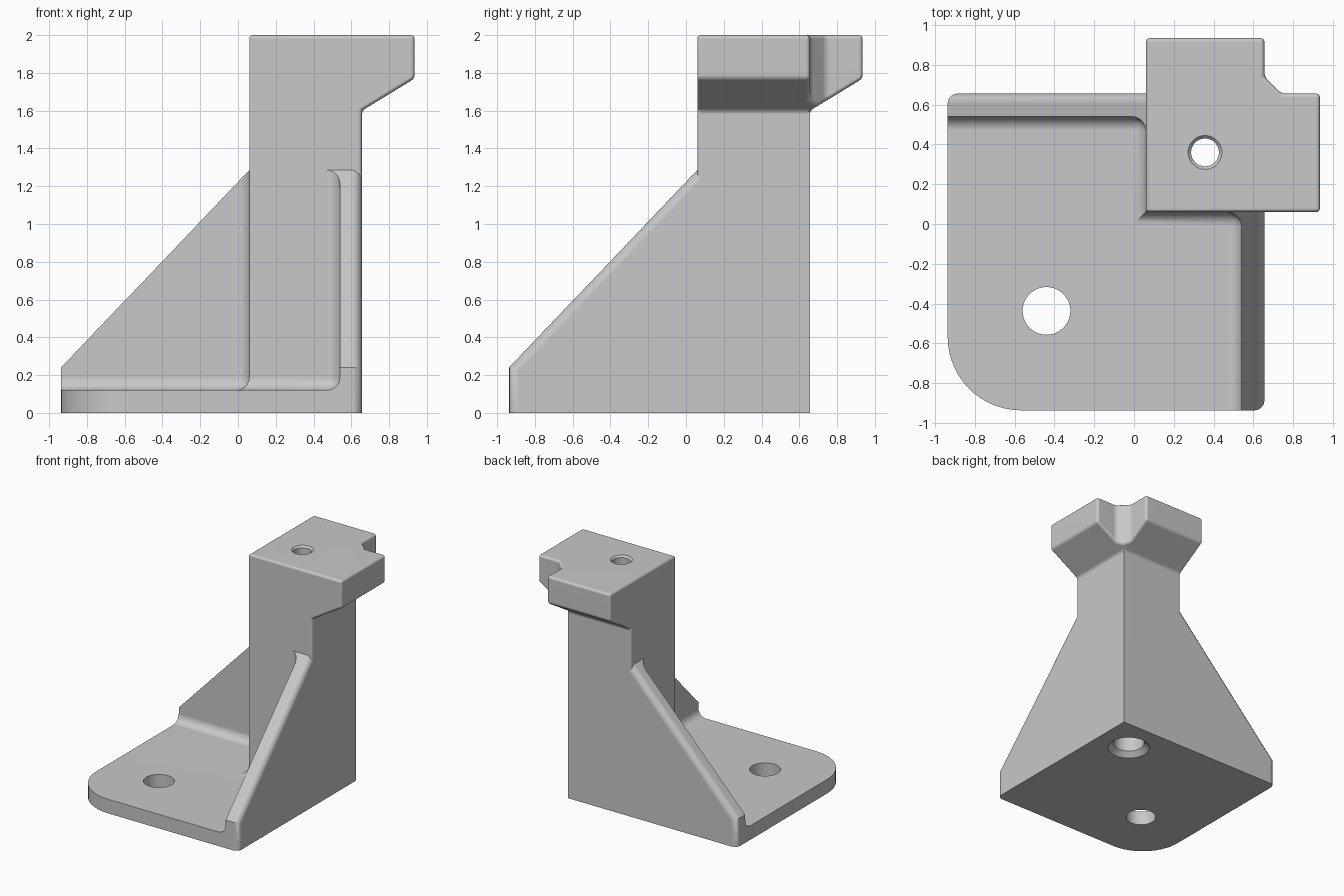
import bpy, bmesh, math
from mathutils import Vector

if "Cube" in bpy.data.objects:
    bpy.data.objects.remove(bpy.data.objects["Cube"], do_unlink=True)

LO, HI, COL, WALL, REACH = -0.937, 0.656, 0.06, 0.54, 0.935
PLATE, RIB_LOW, RIB_TOP, NECK, RIM = 0.12, 0.24, 1.285, 1.6, 1.77

grey = bpy.data.materials.new("light grey")
grey.use_nodes = True
grey.diffuse_color = (0.58, 0.58, 0.58, 1)
grey.node_tree.nodes["Principled BSDF"].inputs["Base Color"].default_value = grey.diffuse_color


def prism(outline, z0, z1):
    bm = bmesh.new()
    face = bm.faces.new([bm.verts.new((x, y, z0)) for x, y in outline])
    ext = bmesh.ops.extrude_face_region(bm, geom=[face], use_keep_orig=True)
    top = [g for g in ext["geom"] if isinstance(g, bmesh.types.BMVert)]
    bmesh.ops.translate(bm, verts=top, vec=(0, 0, z1 - z0))
    bmesh.ops.recalc_face_normals(bm, faces=bm.faces)
    return bm


def fill(bm):
    bmesh.ops.holes_fill(bm, edges=[e for e in bm.edges if e.is_boundary])
    bmesh.ops.recalc_face_normals(bm, faces=bm.faces)


def clip(bm, point, normal, close=True):
    """Remove everything on the normal's side of the plane."""
    bmesh.ops.bisect_plane(bm, geom=bm.verts[:] + bm.edges[:] + bm.faces[:],
                           plane_co=point, plane_no=normal, clear_outer=True)
    if close:
        fill(bm)


def near(a, b):
    return abs(a - b) < 1e-3


def at(edge, x=None, y=None, z=None):
    """True if both ends of the edge lie on the given coordinates."""
    return all(c is None or near(v.co[i], c)
               for v in edge.verts for i, c in enumerate((x, y, z)))


def round_edges(bm, rule, radius, segments=4):
    bmesh.ops.bevel(bm, geom=[e for e in bm.edges if rule(e)], offset=radius,
                    offset_type='OFFSET', segments=segments, profile=0.5,
                    affect='EDGES', clamp_overlap=False)


def make(bm, name):
    bmesh.ops.recalc_face_normals(bm, faces=bm.faces)
    mesh = bpy.data.meshes.new(name)
    bm.to_mesh(mesh)
    bm.free()
    mesh.materials.append(grey)
    ob = bpy.data.objects.new(name, mesh)
    bpy.context.collection.objects.link(ob)
    return ob


def lathe(profile, x, y, name, sides=48):
    bm = bmesh.new()
    rings = [[bm.verts.new((x + r * math.cos(math.tau * i / sides),
                            y + r * math.sin(math.tau * i / sides), z))
              for i in range(sides)] for r, z in profile]
    for a, b in zip(rings, rings[1:]):
        for i in range(sides):
            j = (i + 1) % sides
            bm.faces.new((a[i], a[j], b[j], b[i]))
    bm.faces.new(rings[0])
    bm.faces.new(rings[-1])
    return make(bm, name)


def cut(ob, cutters):
    bpy.context.view_layer.objects.active = ob
    for c in cutters:
        mod = ob.modifiers.new("cut", 'BOOLEAN')
        mod.operation, mod.solver, mod.object = 'DIFFERENCE', 'EXACT', c
        bpy.ops.object.modifier_apply(modifier=mod.name)


# Base with two triangular ribs: a block trimmed by both slopes
bm = prism([(LO, LO), (HI, LO), (HI, HI), (LO, HI)], 0, NECK)
round_edges(bm, lambda e: at(e, LO, LO), 0.37, 14)
rise, run = RIB_TOP - RIB_LOW, COL - LO
clip(bm, (LO, 0, RIB_LOW), Vector((-rise, 0, run)).normalized())
clip(bm, (0, LO, RIB_LOW), Vector((0, -rise, run)).normalized())


def outer_rib_edge(e):
    if at(e, HI, LO) or at(e, LO, HI):
        return True
    d = e.verts[0].co - e.verts[1].co
    sloped = abs(d.z) > 0.1 and abs(d.x) + abs(d.y) > 0.1
    return sloped and (at(e, x=HI) or at(e, y=HI))


round_edges(bm, outer_rib_edge, 0.05)
base = make(bm, "base_with_ribs")

# Pocket between the ribs, its rounded edges leave the inside fillets
far = -1.3
bm = prism([(far, far), (WALL, far), (WALL, COL), (COL, COL), (COL, WALL), (far, WALL)], PLATE, 2)
round_edges(bm, lambda e: at(e, WALL, COL) or at(e, COL, WALL) or (
    at(e, z=PLATE) and not at(e, x=far) and not at(e, y=far)), 0.07, 5)
pocket = make(bm, "pocket_cutter")

# Column with the flared, notched head
notch = HI + 0.085
bm = prism([(COL, COL), (REACH, COL), (REACH, HI), (notch, HI),
            (HI, notch), (HI, REACH), (COL, REACH)], NECK - 0.2, 2)
flare = RIM - NECK
clip(bm, (HI, 0, NECK), Vector((flare, 0, HI - REACH)).normalized())
clip(bm, (0, HI, NECK), Vector((0, flare, HI - REACH)).normalized())
clip(bm, (0, 0, NECK), (0, 0, -1), close=False)
ext = bmesh.ops.extrude_edge_only(bm, edges=[e for e in bm.edges if e.is_boundary])
for v in ext["geom"]:
    if isinstance(v, bmesh.types.BMVert):
        v.co.z = 0
fill(bm)
bmesh.ops.dissolve_limit(bm, angle_limit=0.01, verts=bm.verts, edges=bm.edges)
round_edges(bm, lambda e: not at(e, z=0) and not at(e, COL, COL)
            and e.calc_face_angle(0) > 0.1, 0.02)
column = make(bm, "column_and_head")

# Mounting hole in the plate and stepped bore through the column
plate_hole = lathe([(0.12, -0.1), (0.12, 0.3)], -0.44, -0.437, "plate_hole_cutter")
bore = lathe([(0.18, -0.013), (0.125, 0.042), (0.125, 1.0), (0.07, 1.0),
              (0.07, 1.985), (0.095, 2.01)], 0.357, 0.36, "bore_cutter")
cut(base, [pocket, plate_hole, bore])
cut(column, [bore])
for c in (pocket, plate_hole, bore):
    bpy.data.objects.remove(c, do_unlink=True)

# Smooth fillets, crisp edges
for ob in (base, column):
    bpy.ops.object.select_all(action='DESELECT')
    ob.select_set(True)
    bpy.context.view_layer.objects.active = ob
    bpy.ops.object.shade_smooth_by_angle(angle=math.radians(32))
    ob.modifiers.new("even_shading", 'WEIGHTED_NORMAL').keep_sharp = True
